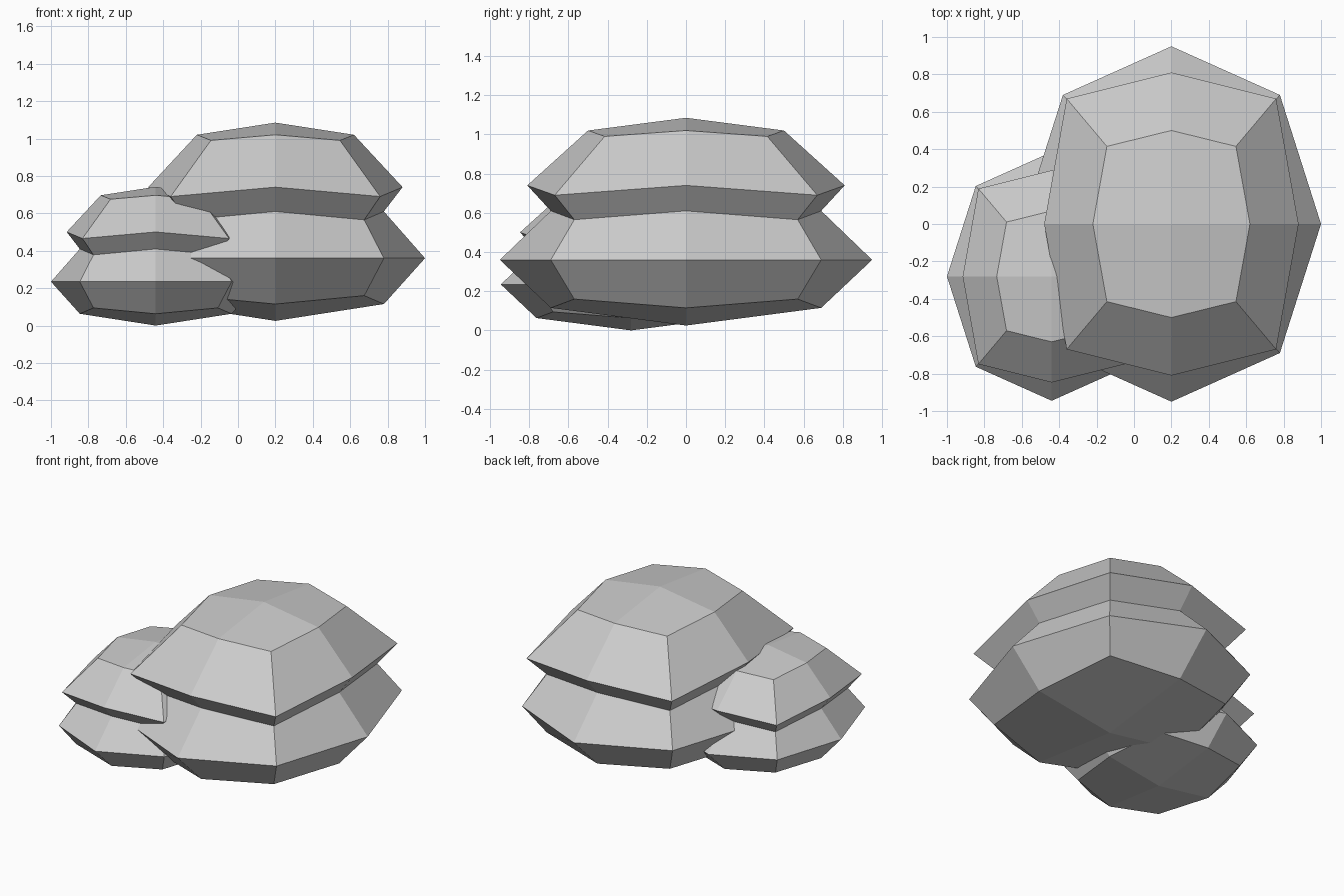
import bpy
import bmesh

if "Cube" in bpy.data.objects:
    bpy.data.objects.remove(bpy.data.objects["Cube"])

grey = bpy.data.materials.new("light grey")
grey.diffuse_color = (0.6, 0.6, 0.6, 1)
grey.use_nodes = True
grey.node_tree.nodes["Principled BSDF"].inputs["Base Color"].default_value = grey.diffuse_color

BOTTOM, TOP = 0.025, 1.085
# Each ring: mid x, mid y, mid z, corner x, corner y, corner z
RINGS = [
    (0.58, 0.69, 0.115, 0.475, 0.57, 0.16),
    (0.80, 0.95, 0.36, 0.58, 0.69, 0.36),
    (0.58, 0.69, 0.61, 0.475, 0.57, 0.565),
    (0.68, 0.81, 0.74, 0.56, 0.67, 0.69),
    (0.42, 0.50, 1.02, 0.345, 0.415, 0.99),
]
# Eight directions around a ring, alternating mid and corner
DIRS = [(1, 0), (1, 1), (0, 1), (-1, 1), (-1, 0), (-1, -1), (0, -1), (1, -1)]


def lump(name, x, y, z, scale):
    """Two-tiered faceted lump with shallow quad caps."""
    bm = bmesh.new()

    def vert(px, py, pz):
        return bm.verts.new((x + px * scale, y + py * scale,
                             z + (pz - BOTTOM) * scale))

    rings = []
    for mx, my, mz, cx, cy, cz in RINGS:
        rings.append([vert(dx * cx, dy * cy, cz) if dx and dy
                      else vert(dx * mx, dy * my, mz) for dx, dy in DIRS])

    # Tier walls
    for lo, hi in zip(rings, rings[1:]):
        for i in range(8):
            j = (i + 1) % 8
            bm.faces.new((lo[i], lo[j], hi[j], hi[i]))

    # Bottom and top caps
    for ring, height in ((rings[0], BOTTOM), (rings[-1], TOP)):
        centre = vert(0, 0, height)
        for i in range(0, 8, 2):
            bm.faces.new((centre, ring[i], ring[i + 1], ring[(i + 2) % 8]))

    bmesh.ops.recalc_face_normals(bm, faces=bm.faces)
    mesh = bpy.data.meshes.new(name)
    bm.to_mesh(mesh)
    bm.free()
    mesh.materials.append(grey)
    bpy.context.collection.objects.link(bpy.data.objects.new(name, mesh))


lump("large_lump", 0.20, 0.0, 0.025, 1.0)
lump("small_lump", -0.44, -0.28, 0.0, 0.7)
